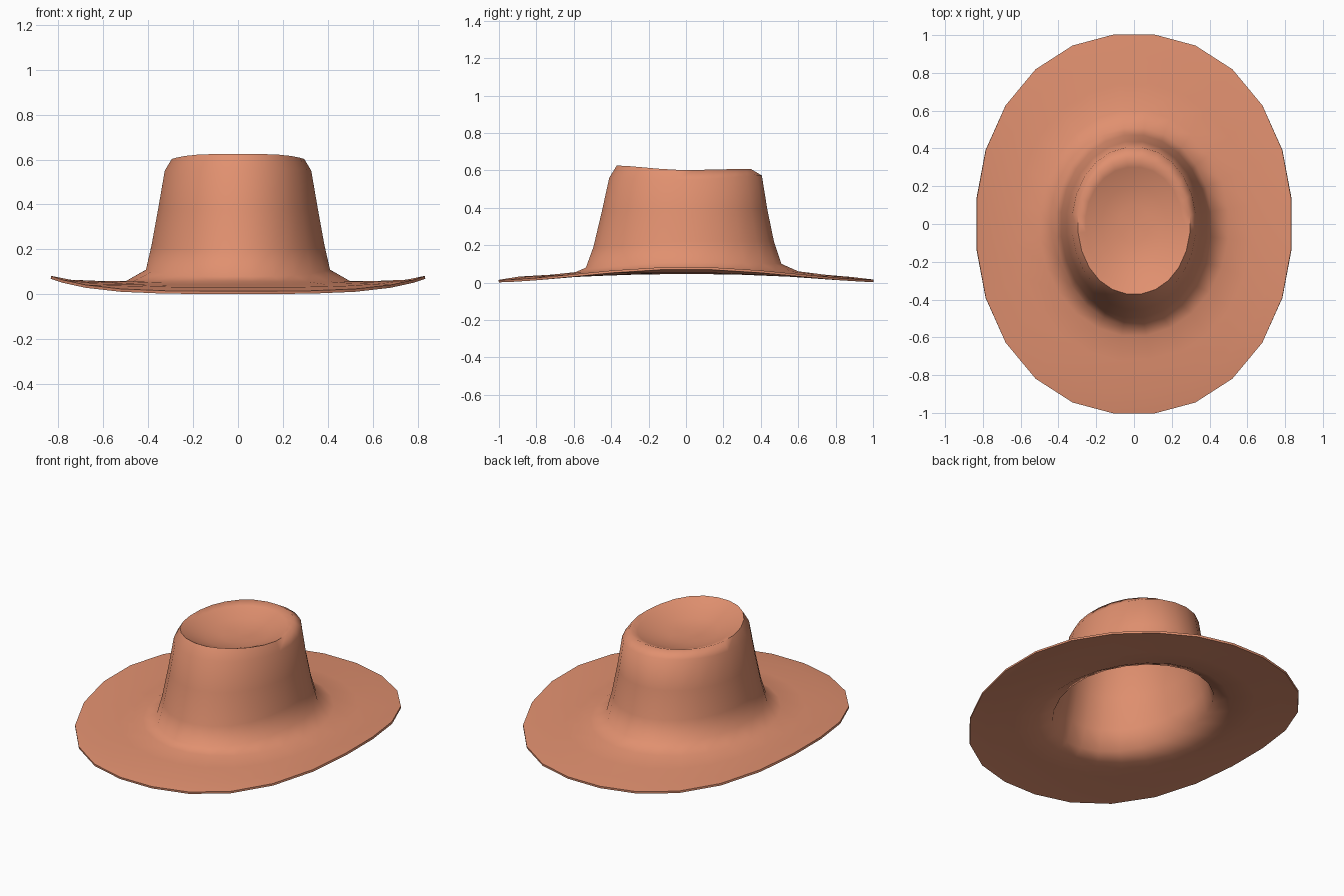
import bpy, bmesh, math

if "Cube" in bpy.data.objects:
    bpy.data.objects.remove(bpy.data.objects["Cube"])

SEG = 24
HALF = math.pi / SEG

# Rings from brim edge to crown centre:
# half width, front y, back y, z front, z side, z back, squareness
RINGS = [
    (0.83, 1.00, 1.00, 0.014, 0.084, 0.016, 2.15),
    (0.75, 0.89, 0.88, 0.032, 0.066, 0.030, 2.15),
    (0.62, 0.72, 0.74, 0.042, 0.060, 0.042, 2.1),
    (0.50, 0.59, 0.60, 0.056, 0.058, 0.060, 2.0),
    (0.41, 0.535, 0.51, 0.080, 0.110, 0.100, 2.0),
    (0.385, 0.495, 0.47, 0.190, 0.220, 0.220, 2.0),
    (0.355, 0.45, 0.435, 0.380, 0.385, 0.390, 2.0),
    (0.326, 0.41, 0.405, 0.560, 0.550, 0.572, 2.05),
    (0.295, 0.37, 0.345, 0.625, 0.602, 0.608, 2.05),
    (0.255, 0.32, 0.30, 0.600, 0.590, 0.590, 2.05),
    (0.17, 0.21, 0.20, 0.555, 0.556, 0.555, 2.0),
    (0.08, 0.10, 0.10, 0.540, 0.542, 0.540, 2.0),
]


def ring_points(hx, yf, yb, zf, zs, zb, n):
    """Egg-shaped ring whose height blends between front, side and back."""
    pts = []
    for i in range(SEG):
        a = 2 * math.pi * i / SEG + HALF
        c, s = math.cos(a), math.sin(a)
        k = (abs(c) ** n + abs(s) ** n) ** (-1 / n) / math.cos(HALF)
        w = abs(c) ** 4
        end_y, end_z = (yb, zb) if s > 0 else (yf, zf)
        pts.append((hx * c * k, end_y * s * k, zs * w + end_z * (1 - w)))
    return pts


felt = bpy.data.materials.new("terracotta felt")
felt.diffuse_color = (0.75, 0.28, 0.16, 1)
felt.use_nodes = True
felt.node_tree.nodes["Principled BSDF"].inputs["Base Color"].default_value = felt.diffuse_color

# Hat: brim, crown and dented top as one lofted shell
bm = bmesh.new()
loops = [[bm.verts.new(p) for p in ring_points(*r)] for r in RINGS]
for outer, inner in zip(loops, loops[1:]):
    for i in range(SEG):
        j = (i + 1) % SEG
        bm.faces.new((outer[i], outer[j], inner[j], inner[i]))
centre = bm.verts.new((0, 0, 0.537))
for i in range(SEG):
    bm.faces.new((loops[-1][i], loops[-1][(i + 1) % SEG], centre))

mesh = bpy.data.meshes.new("felt_hat")
bm.to_mesh(mesh)
bm.free()
mesh.materials.append(felt)
hat = bpy.data.objects.new("felt_hat", mesh)
bpy.context.collection.objects.link(hat)

# Felt thickness, grown inwards so the crown stays hollow
solid = hat.modifiers.new("felt_thickness", 'SOLIDIFY')
solid.thickness = 0.013
solid.offset = -1

bpy.context.view_layer.objects.active = hat
hat.select_set(True)
bpy.ops.object.modifier_apply(modifier=solid.name)
bpy.ops.object.shade_smooth_by_angle(angle=math.radians(75))
